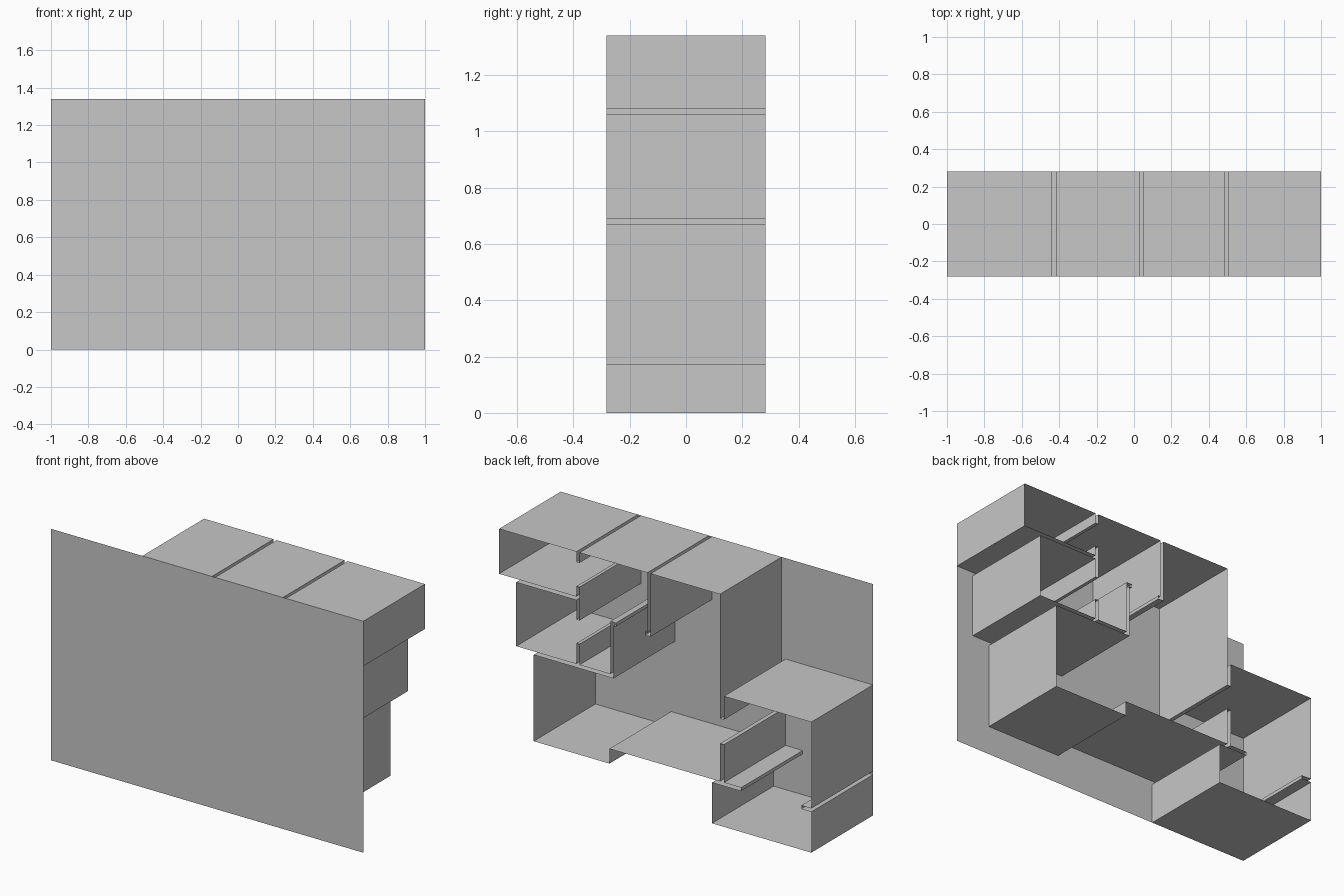
import bpy

cube = bpy.data.objects.get("Cube")
if cube:
    bpy.data.objects.remove(cube, do_unlink=True)

# One plain grey material
grey = bpy.data.materials.new("plain_grey")
grey.use_nodes = True
colour = (0.57, 0.57, 0.57, 1)
grey.diffuse_color = colour
grey.node_tree.nodes["Principled BSDF"].inputs["Base Color"].default_value = colour

# Overall size
DEPTH = 0.282
RIGHT, LEFT = 1.0, -1.0
BASE, TOP = 0.0, 1.34

# Wall positions across the width; each partition has two skins
upper_end, middle_end, lower_end = RIGHT, 0.89, 0.778
side_out, side_in = 0.505, 0.485
nook_out, nook_in = 0.287, 0.267
closet_out, closet_in = 0.05, 0.03
hall_end, bed_start = -0.415, -0.44
step_x, porch_x = 0.293, -0.364

# Wall positions up the height
upper_floor, middle_roof = 1.08, 1.06
middle_floor, lower_roof = 0.69, 0.67
lower_floor, hall_floor, porch_roof = 0.17, 0.256, 0.236
lintel_top, lintel_low = 0.995, 0.975
bed_roof = 0.756

# Edges of the door openings
upper_door = (1.14, 1.28)
middle_door = (0.81, 0.947)
nook_door = (0.065, 0.252)
bed_door = (0.475, 0.62)
porch_door = (-0.936, -0.55)


def add_mesh(name, verts, faces):
    mesh = bpy.data.meshes.new(name)
    mesh.from_pydata(verts, [], faces)
    mesh.materials.append(grey)
    obj = bpy.data.objects.new(name, mesh)
    bpy.context.collection.objects.link(obj)
    return obj


def wall(name, path):
    """Sweep an (x, z) path from the front panel to the open back."""
    verts = [(x, y, z) for x, z in path for y in (-DEPTH, DEPTH)]
    faces = [(i, i + 1, i + 3, i + 2) for i in range(0, len(verts) - 2, 2)]
    return add_mesh(name, verts, faces)


def upright(name, x_a, x_b, end_a, end_b, tip):
    """Two upright skins joined by a cap at the door edge."""
    wall(name, [(x_a, end_a), (x_a, tip), (x_b, tip), (x_b, end_b)])


def level(name, z_a, z_b, end_a, end_b, tip):
    """Two level skins joined by a cap at the door edge."""
    wall(name, [(end_a, z_a), (tip, z_a), (tip, z_b), (end_b, z_b)])


# Solid front panel
add_mesh("front_panel",
         [(x, -DEPTH, z) for x, z in
          ((LEFT, BASE), (RIGHT, BASE), (RIGHT, TOP), (LEFT, TOP))],
         [(0, 1, 2, 3)])

# Upper and middle side rooms
wall("upper_room_shell", [(side_out, TOP), (upper_end, TOP),
                          (upper_end, upper_floor), (side_out, upper_floor)])
wall("middle_room_shell", [(side_out, middle_roof), (middle_end, middle_roof),
                           (middle_end, middle_floor), (side_out, middle_floor)])

# Partition between the side rooms and the nook, with two doors
upright("side_partition_top", side_out, side_in, TOP, TOP, upper_door[1])
upright("side_partition_upper", side_out, side_in,
        upper_floor, middle_door[1], upper_door[0])
upright("side_partition_middle", side_out, side_in,
        middle_roof, upper_door[0], middle_door[1])
upright("side_partition_base", side_out, side_in,
        middle_floor, middle_floor, middle_door[0])

# Nook and its door to the hall
wall("nook_roof", [(closet_out, TOP), (side_in, TOP)])
wall("nook_floor", [(side_in, middle_floor), (nook_out, middle_floor),
                    (nook_out, lintel_top)])
level("nook_jamb_side", lintel_top, lintel_low, nook_out, nook_in, nook_door[1])
level("nook_jamb_hall", lintel_top, lintel_low, closet_out, closet_in, nook_door[0])
wall("nook_end_wall", [(closet_out, TOP), (closet_out, lintel_top)])

# Hall with the lower side room
wall("hall_roof", [(closet_in, lintel_low), (closet_in, TOP), (hall_end, TOP)])
wall("lower_room_shell", [(nook_in, lintel_low), (nook_in, lower_roof),
                          (lower_end, lower_roof), (lower_end, lower_floor),
                          (step_x, lower_floor), (step_x, hall_floor),
                          (hall_end, hall_floor)])

# Partition between hall and bedroom
upright("bedroom_partition_top", hall_end, bed_start, TOP, bed_roof, bed_door[1])
upright("bedroom_partition_base", hall_end, bed_start,
        hall_floor, hall_floor, bed_door[0])

# Bedroom and porch with a wide opening between them
wall("bedroom_shell", [(bed_start, bed_roof), (LEFT, bed_roof), (LEFT, hall_floor)])
wall("porch_shell", [(porch_x, porch_roof), (porch_x, BASE),
                     (LEFT, BASE), (LEFT, porch_roof)])
level("porch_jamb_inner", hall_floor, porch_roof, bed_start, porch_x, porch_door[1])
level("porch_jamb_outer", hall_floor, porch_roof, LEFT, LEFT, porch_door[0])
